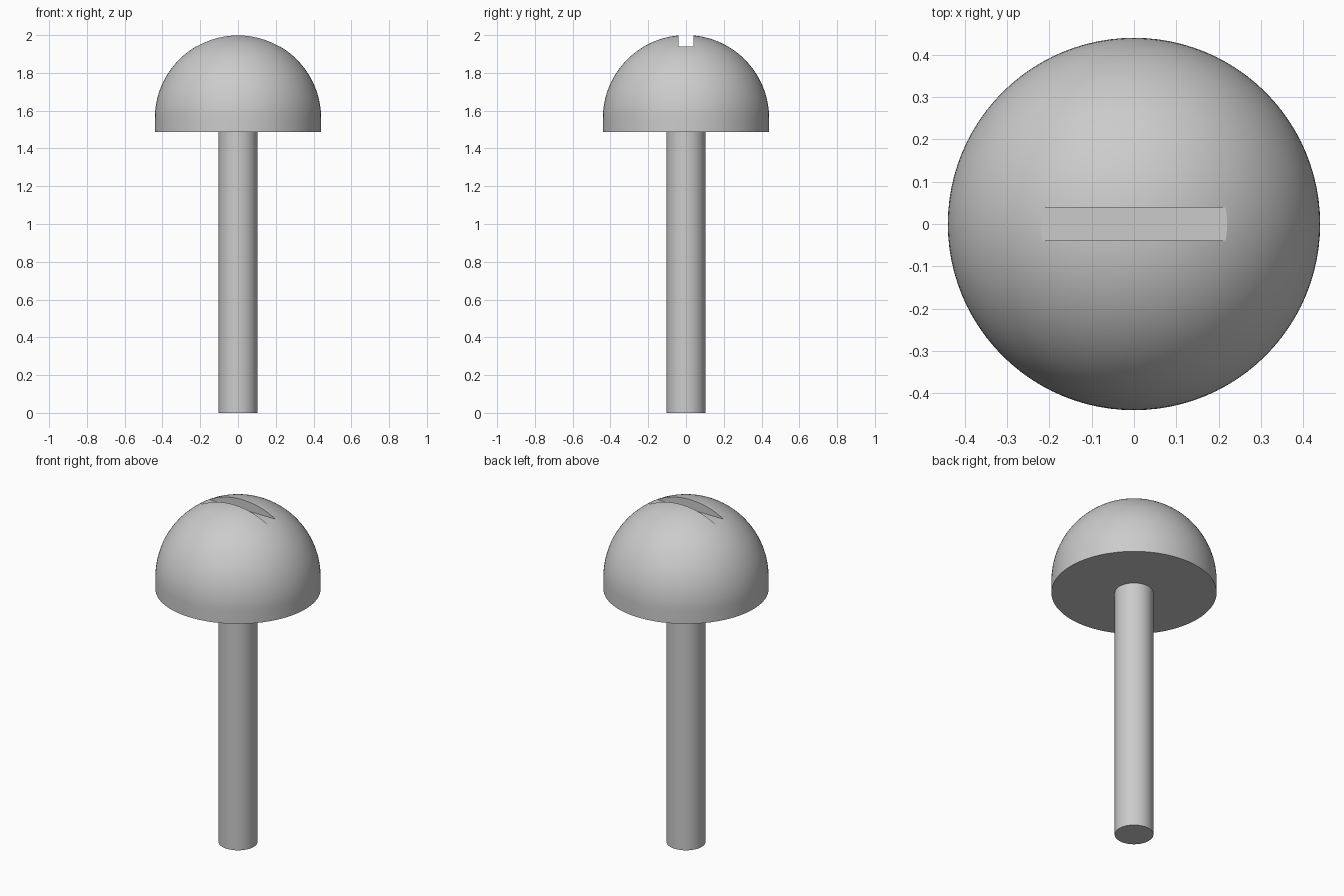
import bpy
import bmesh
from math import sin, cos, pi, radians

cube = bpy.data.objects.get("Cube")
if cube:
    bpy.data.objects.remove(cube, do_unlink=True)

HEAD_R, SHAFT_R = 0.44, 0.103
HEAD_BOTTOM, DOME_BASE = 1.488, 1.56
SLOT_HALF_WIDTH, SLOT_FLOOR = 0.039, 1.941

# Single grey material
grey = bpy.data.materials.new("plain_grey")
grey.use_nodes = True
colour = (0.6, 0.6, 0.6, 1)
grey.diffuse_color = colour
grey.node_tree.nodes["Principled BSDF"].inputs["Base Color"].default_value = colour


def finish(bm, name):
    bmesh.ops.recalc_face_normals(bm, faces=bm.faces[:])
    mesh = bpy.data.meshes.new(name)
    bm.to_mesh(mesh)
    bm.free()
    mesh.materials.append(grey)
    obj = bpy.data.objects.new(name, mesh)
    bpy.context.collection.objects.link(obj)
    return obj


def lathe(name, profile, steps=96):
    """Spin an (r, z) profile around the z axis."""
    bm = bmesh.new()
    verts = [bm.verts.new((r, 0, z)) for r, z in profile]
    edges = [bm.edges.new(pair) for pair in zip(verts, verts[1:])]
    bmesh.ops.spin(bm, geom=verts + edges, cent=(0, 0, 0), axis=(0, 0, 1),
                   angle=2 * pi, steps=steps)
    bmesh.ops.remove_doubles(bm, verts=bm.verts[:], dist=1e-5)
    return finish(bm, name)


def activate(obj):
    bpy.ops.object.select_all(action="DESELECT")
    obj.select_set(True)
    bpy.context.view_layer.objects.active = obj


# Shaft
shaft = lathe("shaft", [(0, 0), (SHAFT_R, 0), (SHAFT_R, HEAD_BOTTOM + 0.02),
                        (0, HEAD_BOTTOM + 0.02)])

# Domed head with a short straight rim
RINGS = 32
dome = [(HEAD_R * cos(a), DOME_BASE + HEAD_R * sin(a))
        for a in (i * pi / 2 / RINGS for i in range(RINGS))]
head = lathe("domed_head", [(0, HEAD_BOTTOM), (HEAD_R, HEAD_BOTTOM)] + dome
             + [(0, DOME_BASE + HEAD_R)])

# Slot across the top of the head, running left to right
bm = bmesh.new()
bmesh.ops.create_cube(bm, size=1)
for v in bm.verts:
    v.co.x *= 0.8
    v.co.y *= 2 * SLOT_HALF_WIDTH
    v.co.z = SLOT_FLOOR + (0.2 if v.co.z > 0 else 0)
cutter = finish(bm, "slot_cutter")
cutter.hide_render = True

activate(head)
cut = head.modifiers.new("slot", "BOOLEAN")
cut.operation = "DIFFERENCE"
cut.solver = "EXACT"
cut.object = cutter
bpy.ops.object.modifier_apply(modifier=cut.name)
bpy.data.objects.remove(cutter, do_unlink=True)

# Smooth shading with crisp rims and slot edges
for obj in (shaft, head):
    activate(obj)
    bpy.ops.object.shade_smooth_by_angle(angle=radians(22))
